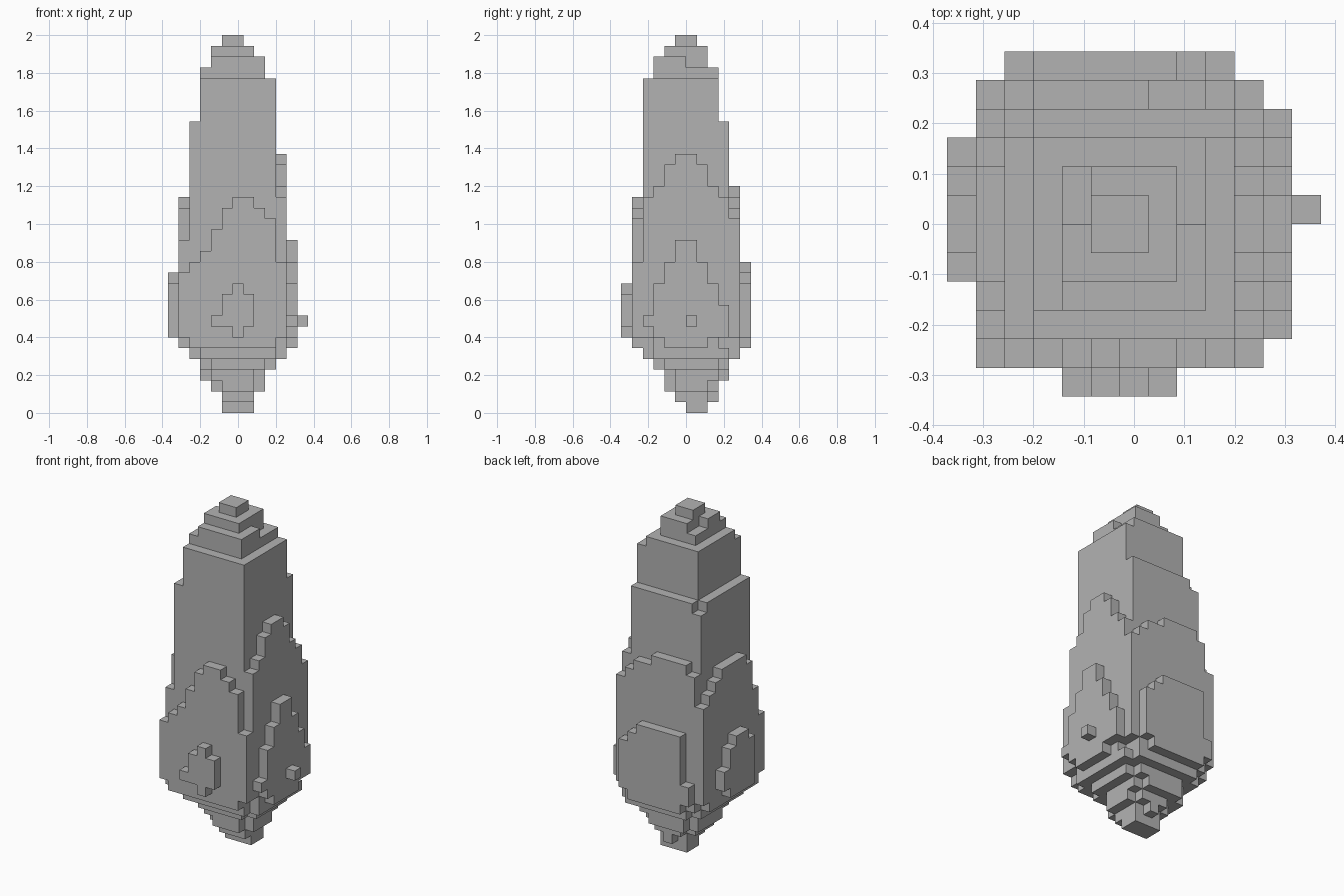
import bpy, bmesh, math
from mathutils import Vector

cube = bpy.data.objects.get("Cube")
if cube:
    bpy.data.objects.remove(cube, do_unlink=True)

LAYERS = 35
UNIT = 2 / LAYERS
WIDE, DEEP = 13, 12

stone = bpy.data.materials.new("plain grey")
stone.use_nodes = True
GREY = (0.45, 0.45, 0.45, 1)
stone.diffuse_color = GREY
stone.node_tree.nodes["Principled BSDF"].inputs["Base Color"].default_value = GREY

parts = {}


def block(name, xs, ys, zs):
    """Fill a box of unit cells in a part."""
    cells = parts.setdefault(name, set())
    cells.update((x, y, z) for x in range(*xs) for y in range(*ys) for z in range(*zs))


def panel(name, axis, depth, start, tops, bottoms=None):
    """Stepped one-cell-thick panel: a row of columns across one side."""
    if bottoms is None:
        bottoms = [7] + [6] * (len(tops) - 2) + [7]
    for i, (low, high) in enumerate(zip(bottoms, tops), start):
        across, thick = (i, i + 1), (depth, depth + 1)
        pair = (thick, across) if axis == "x" else (across, thick)
        block(name, *pair, (low, high))


def rounded_layer(name, z, xs, ys):
    """One layer with its four corner cells left off."""
    block(name, xs, (ys[0] + 1, ys[1] - 1), (z, z + 1))
    block(name, (xs[0] + 1, xs[1] - 1), ys, (z, z + 1))


# Central shaft, with one cell missing at its upper back corner
block("shaft", (2, 10), (2, 10), (6, 27))
parts["shaft"].discard((2, 9, 26))
block("upper_shaft", (3, 10), (2, 9), (27, 31))

# Stepped cap
block("cap", (3, 9), (3, 9), (31, 32))
block("cap", (4, 9), (3, 6), (32, 33))
block("cap", (4, 8), (6, 8), (32, 33))
block("cap", (5, 8), (4, 8), (33, 34))
block("cap", (4, 5), (4, 6), (33, 34))
block("cap", (5, 7), (5, 7), (34, 35))

# Tapering foot
block("foot", (5, 8), (6, 8), (0, 1))
block("foot", (5, 8), (5, 8), (1, 2))
block("foot", (6, 7), (8, 9), (1, 2))
rounded_layer("foot", 2, (4, 9), (4, 9))
rounded_layer("foot", 3, (3, 9), (4, 10))
rounded_layer("foot", 4, (3, 10), (3, 10))
rounded_layer("foot", 5, (2, 11), (2, 11))

# Inner and outer panels on each side
panel("front_panel", "y", 1, 1, [13, 14, 15, 17, 19, 20, 20, 19, 18, 14])
panel("front_outer_panel", "y", 0, 4, [9, 11, 12, 11], [8, 8, 7, 8])
panel("back_panel", "y", 10, 1, [17, 20, 21, 21, 21, 21, 20, 20, 19, 18])
panel("back_outer_panel", "y", 11, 2, [9, 14, 14, 14, 14, 14, 13, 12])
panel("right_panel", "x", 1, 1, [13, 16, 19, 20, 20, 20, 20, 19, 18, 17])
panel("right_outer_panel", "x", 0, 4, [12, 13, 13, 12, 10], [7, 7, 7, 7, 8])
panel("left_panel", "x", 10, 2, [20, 21, 23, 24, 24, 23, 21, 20])
panel("left_outer_panel", "x", 11, 2, [9, 12, 14, 16, 16, 14, 12, 10],
      [8, 7, 6, 6, 6, 6, 7, 7])
panel("left_knob", "x", 12, 6, [9], [8])

# Skin each part with its exposed faces only
solid = set().union(*parts.values())
centre = Vector((WIDE / 2, DEEP / 2, 0))


def skin(name, cells):
    bm = bmesh.new()
    verts = {}

    def vert(point):
        key = tuple(point)
        if key not in verts:
            verts[key] = bm.verts.new((Vector(key) - centre) * UNIT)
        return verts[key]

    for cell in sorted(cells):
        for axis in range(3):
            for side in (0, 1):
                near = list(cell)
                near[axis] += 2 * side - 1
                if tuple(near) in solid:
                    continue
                u, v = (axis + 1) % 3, (axis + 2) % 3
                ring = []
                for a, b in ((0, 0), (1, 0), (1, 1), (0, 1)):
                    p = list(cell)
                    p[axis] += side
                    p[u] += a
                    p[v] += b
                    ring.append(vert(p))
                bm.faces.new(ring if side else ring[::-1])
    bmesh.ops.dissolve_limit(bm, angle_limit=math.radians(1),
                             verts=bm.verts[:], edges=bm.edges[:])
    mesh = bpy.data.meshes.new(name)
    bm.to_mesh(mesh)
    bm.free()
    mesh.materials.append(stone)
    bpy.context.collection.objects.link(bpy.data.objects.new(name, mesh))


for part_name, part_cells in parts.items():
    skin(part_name, part_cells)
